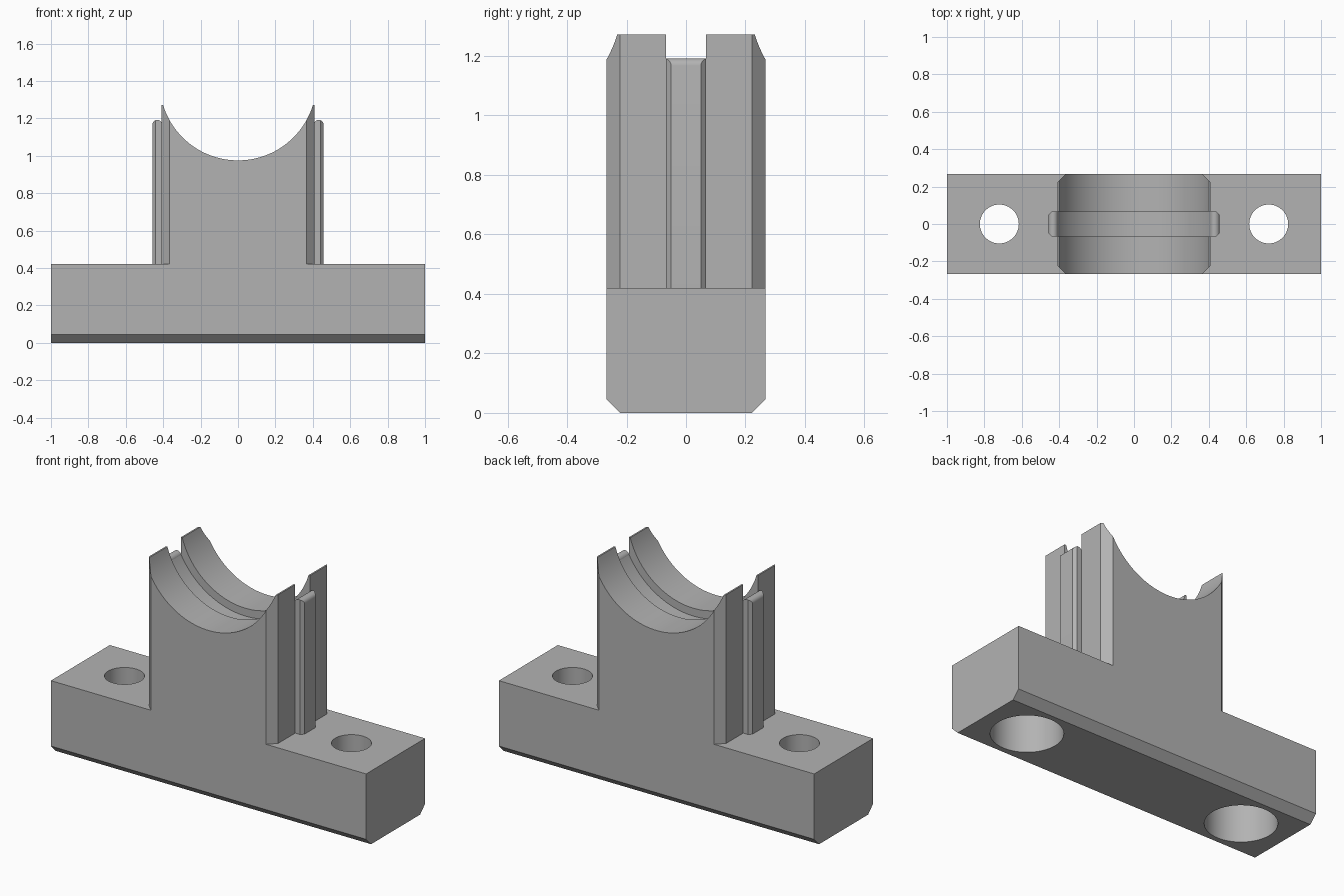
import bpy, bmesh, math
from mathutils import Vector

if "Cube" in bpy.data.objects:
    bpy.data.objects.remove(bpy.data.objects["Cube"], do_unlink=True)

grey = bpy.data.materials.new("plain_grey")
grey.use_nodes = True
grey.diffuse_color = (0.45, 0.45, 0.45, 1)
grey.node_tree.nodes["Principled BSDF"].inputs["Base Color"].default_value = grey.diffuse_color

HALF_DEPTH, BASE_TOP, TOP = 0.267, 0.42, 1.272
CHAMFER = 0.045
SADDLE_R, GROOVE_R = 0.419, 0.464
SADDLE_Z = 0.975 + SADDLE_R
GROOVE_HALF = 0.067


def finish(name, bm):
    bmesh.ops.recalc_face_normals(bm, faces=bm.faces[:])
    mesh = bpy.data.meshes.new(name)
    bm.to_mesh(mesh)
    bm.free()
    mesh.materials.append(grey)
    obj = bpy.data.objects.new(name, mesh)
    bpy.context.collection.objects.link(obj)
    return obj


def extrude(points, direction):
    """Solid from a closed outline and a sweep vector."""
    bm = bmesh.new()
    face = bm.faces.new([bm.verts.new(p) for p in points])
    swept = bmesh.ops.extrude_face_region(bm, geom=[face])["geom"]
    bmesh.ops.translate(bm, vec=direction,
                        verts=[v for v in swept if isinstance(v, bmesh.types.BMVert)])
    return bm


def cylinder(name, radius, length, location, lying=False, sides=96):
    bpy.ops.mesh.primitive_cylinder_add(
        vertices=sides, radius=radius, depth=length, location=location,
        rotation=(math.pi / 2 if lying else 0, 0, 0))
    obj = bpy.context.object
    obj.name = name
    obj.hide_render = True
    return obj


def activate(obj):
    bpy.ops.object.select_all(action='DESELECT')
    obj.select_set(True)
    bpy.context.view_layer.objects.active = obj


def cut(obj, cutter):
    mod = obj.modifiers.new("cut", 'BOOLEAN')
    mod.operation, mod.solver, mod.object = 'DIFFERENCE', 'EXACT', cutter
    activate(obj)
    bpy.ops.object.modifier_apply(modifier=mod.name)
    bpy.data.objects.remove(cutter, do_unlink=True)


# Base bar with chamfered lower long edges
inner = HALF_DEPTH - CHAMFER
outline = [(-inner, 0), (inner, 0), (HALF_DEPTH, CHAMFER), (HALF_DEPTH, BASE_TOP),
           (-HALF_DEPTH, BASE_TOP), (-HALF_DEPTH, CHAMFER)]
base = finish("base", extrude([(-1, y, z) for y, z in outline], (2, 0, 0)))

# Screw holes, wider from below
for side in (-1, 1):
    cut(base, cylinder("screw_hole", 0.104, 1, (side * 0.72, 0, 0.3), sides=64))
    cut(base, cylinder("counterbore", 0.19, 0.52, (side * 0.72, 0, 0), sides=64))

# Pillar with chamfered upright corners
px = 0.41
cx = px - CHAMFER
corners = [(cx, -HALF_DEPTH), (px, -inner), (px, inner), (cx, HALF_DEPTH)]
outline = corners + [(-x, y) for x, y in reversed(corners)]
pillar = finish("pillar", extrude([(x, y, BASE_TOP) for x, y in outline],
                                  (0, 0, TOP - BASE_TOP)))

# Round saddle and the deeper strap groove around its middle
cut(pillar, cylinder("saddle_cutter", SADDLE_R, 1, (0, 0, SADDLE_Z), True, 128))
cut(pillar, cylinder("groove_cutter", GROOVE_R, 2 * GROOVE_HALF, (0, 0, SADDLE_Z), True, 128))

parts = [base, pillar]

# Side ribs with rounded tops and chamfered outer edges
rib_x, rib_r, cap_z, bevel = 0.432, 0.025, 1.167, 0.017
for side, name in ((1, "left_rib"), (-1, "right_rib")):
    arc = [math.pi * i / 12 for i in range(13)]
    outline = [(rib_x - rib_r, BASE_TOP), (rib_x + rib_r, BASE_TOP)]
    outline += [(rib_x + rib_r * math.cos(a), cap_z + rib_r * math.sin(a)) for a in arc]
    bm = extrude([(side * x, -GROOVE_HALF, z) for x, z in outline],
                 (0, 2 * GROOVE_HALF, 0))
    for end in (-1, 1):
        result = bmesh.ops.bisect_plane(
            bm, geom=bm.verts[:] + bm.edges[:] + bm.faces[:],
            plane_co=Vector((side * (rib_x + rib_r), end * (GROOVE_HALF - bevel), 0)),
            plane_no=Vector((side, end, 0)), clear_outer=True)
        rim = [e for e in result["geom_cut"] if isinstance(e, bmesh.types.BMEdge)]
        bmesh.ops.holes_fill(bm, edges=rim, sides=0)
    parts.append(finish(name, bm))

# Smooth curves, crisp edges
for obj in parts:
    activate(obj)
    bpy.ops.object.shade_smooth_by_angle(angle=math.radians(30))
